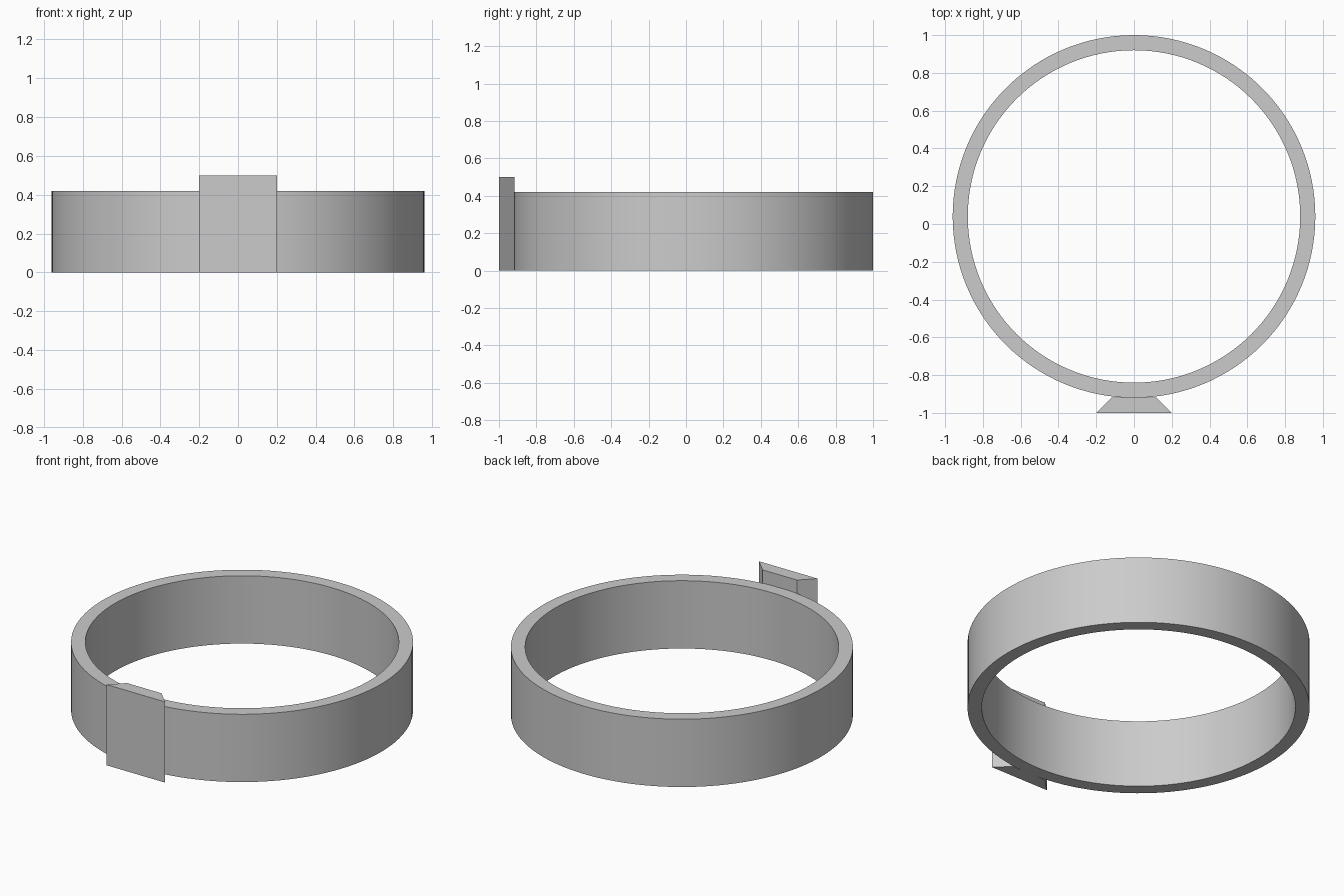
import bpy
import bmesh
from math import cos, sin, tau, radians

if "Cube" in bpy.data.objects:
    bpy.data.objects.remove(bpy.data.objects["Cube"], do_unlink=True)

grey = bpy.data.materials.new("plain grey")
grey.use_nodes = True
grey.diffuse_color = (0.6, 0.6, 0.6, 1)
grey.node_tree.nodes["Principled BSDF"].inputs["Base Color"].default_value = (0.6, 0.6, 0.6, 1)


def add_object(name, bm):
    bmesh.ops.recalc_face_normals(bm, faces=bm.faces)
    mesh = bpy.data.meshes.new(name)
    bm.to_mesh(mesh)
    bm.free()
    mesh.materials.append(grey)
    obj = bpy.data.objects.new(name, mesh)
    bpy.context.collection.objects.link(obj)
    return obj


# Round band: a rectangular section swept around the centre
OUTER, INNER, HEIGHT, CENTRE_Y, SIDES = 0.96, 0.88, 0.42, 0.04, 128
section = [(OUTER, 0), (OUTER, HEIGHT), (INNER, HEIGHT), (INNER, 0)]
bm = bmesh.new()
rings = []
for i in range(SIDES):
    a = tau * i / SIDES
    rings.append([bm.verts.new((r * cos(a), CENTRE_Y + r * sin(a), z)) for r, z in section])
for i, ring in enumerate(rings):
    following = rings[(i + 1) % SIDES]
    for j in range(4):
        k = (j + 1) % 4
        bm.faces.new((ring[j], following[j], following[k], ring[k]))
band = add_object("band", bm)
bpy.ops.object.select_all(action="DESELECT")
band.select_set(True)
bpy.context.view_layer.objects.active = band
bpy.ops.object.shade_smooth_by_angle(angle=radians(30))

# Flared front tab: a trapezoid extruded upwards, wide side outwards
outline = [(-0.2, -1), (0.2, -1), (0.118, -0.918), (-0.118, -0.918)]
bm = bmesh.new()
base = bm.faces.new([bm.verts.new((x, y, 0)) for x, y in outline])
top = bmesh.ops.extrude_face_region(bm, geom=[base], use_keep_orig=True)["geom"]
bmesh.ops.translate(bm, vec=(0, 0, 0.5), verts=[v for v in top if isinstance(v, bmesh.types.BMVert)])
add_object("front_tab", bm)
